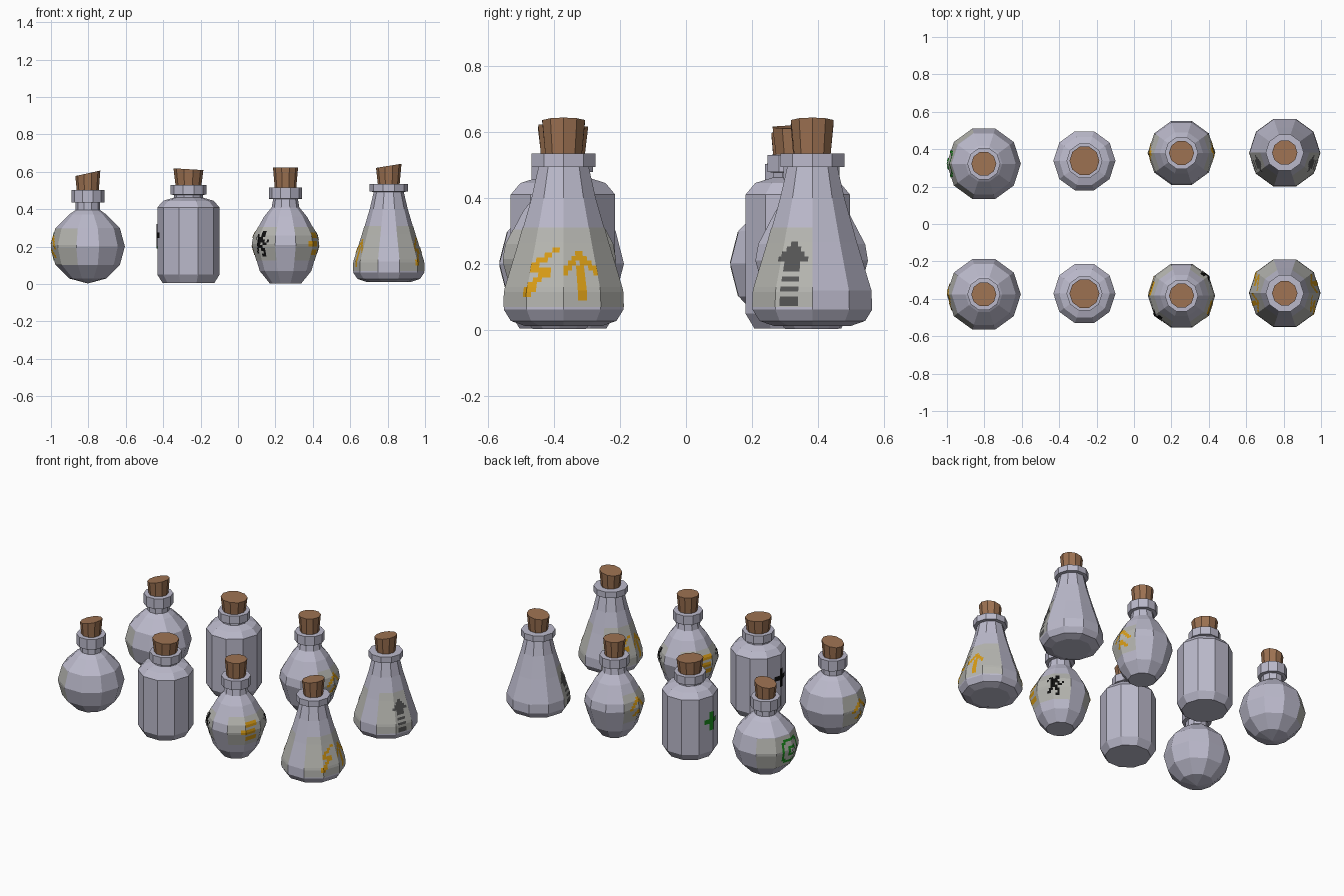
import bpy, bmesh
from math import sin, cos, radians, pi

if "Cube" in bpy.data.objects:
    bpy.data.objects.remove(bpy.data.objects["Cube"])

SIDES = 10
CELL_ANG, CELL_Z = 4.5, 0.015      # one mark cell; eight cells span one facet


def material(name, rgb):
    m = bpy.data.materials.new(name)
    m.diffuse_color = (*rgb, 1)
    m.use_nodes = True
    m.node_tree.nodes["Principled BSDF"].inputs["Base Color"].default_value = m.diffuse_color
    return m


GLASS = material("glass", (0.50, 0.49, 0.60))
CORK = material("cork", (0.34, 0.17, 0.085))
LABEL = material("label", (0.47, 0.47, 0.44))
GOLD = material("gold", (0.68, 0.33, 0.008))
BLACK = material("black", (0.005, 0.005, 0.005))
GREEN = material("green", (0.01, 0.25, 0.012))
GREY = material("dark_grey", (0.09, 0.09, 0.09))


def finish(name, bm, mat, loc):
    me = bpy.data.meshes.new(name)
    bm.to_mesh(me)
    bm.free()
    me.materials.append(mat)
    ob = bpy.data.objects.new(name, me)
    ob.location = loc
    bpy.context.collection.objects.link(ob)
    return ob


def lathe(name, profile, mat, loc, slope=0.0):
    """Ten-sided turned solid; slope tilts the top ring along x."""
    bm = bmesh.new()
    rings = []
    for k, (r, z) in enumerate(profile):
        tilt = slope if k == len(profile) - 1 else 0
        ring = []
        for i in range(SIDES):
            a = 2 * pi * i / SIDES
            ring.append(bm.verts.new((r * cos(a), r * sin(a), z + tilt * r * cos(a))))
        rings.append(ring)
    for lo, hi in zip(rings, rings[1:]):
        for i in range(SIDES):
            j = (i + 1) % SIDES
            bm.faces.new((lo[i], lo[j], hi[j], hi[i]))
    if profile[0][0] > 0:
        bm.faces.new(rings[0][::-1])
    bm.faces.new(rings[-1])
    bmesh.ops.remove_doubles(bm, verts=bm.verts, dist=1e-5)
    bmesh.ops.recalc_face_normals(bm, faces=bm.faces)
    return finish(name, bm, mat, loc)


def radius_at(profile, z):
    for (r0, z0), (r1, z1) in zip(profile, profile[1:]):
        if z0 <= z <= z1 and z1 > z0:
            return r0 + (r1 - r0) * (z - z0) / (z1 - z0)
    return profile[0][0]


def mark(name, profile, rows, angle, z_mid, mat, loc, lift=0.004):
    """Lay a little grid of cells on the faceted side; angle is the middle."""
    w, h = len(rows[0]), len(rows)
    start = round(angle / CELL_ANG - w / 2)
    top = z_mid + h * CELL_Z / 2
    bm = bmesh.new()

    def vert(i, k):
        z = top - k * CELL_Z
        a = (start + i) * CELL_ANG
        r = (radius_at(profile, z) + lift) * cos(radians(18)) / cos(radians(a % 36 - 18))
        return bm.verts.new((r * cos(radians(a)), r * sin(radians(a)), z))

    for k, row in enumerate(rows):
        for i, c in enumerate(row):
            if c == "#":
                bm.faces.new([vert(i, k + 1), vert(i + 1, k + 1), vert(i + 1, k), vert(i, k)])
    bmesh.ops.remove_doubles(bm, verts=bm.verts, dist=1e-5)
    finish(name, bm, mat, loc)


# glass profiles (radius, height), each ending in neck and collar
ball = [(0.198 * cos(radians(a)) if a > -90 else 0, 0.201 + 0.198 * sin(radians(a)))
        for a in range(-90, 61, 30)]
SHAPES = {
    "round_bottle": ball + [(0.066, 0.395), (0.066, 0.435), (0.088, 0.436), (0.088, 0.503), (0.05, 0.504)],
    "jar": [(0.138, 0.005), (0.166, 0.05), (0.166, 0.41), (0.135, 0.445), (0.078, 0.462),
            (0.078, 0.477), (0.096, 0.478), (0.096, 0.53), (0.06, 0.531)],
    "urn": [(0.085, 0.004), (0.138, 0.07), (0.179, 0.21), (0.17, 0.26), (0.115, 0.36), (0.074, 0.41),
            (0.066, 0.455), (0.089, 0.456), (0.089, 0.515), (0.05, 0.516)],
    "flask": [(0.12, 0.012), (0.168, 0.028), (0.19, 0.062), (0.188, 0.12), (0.142, 0.265),
              (0.102, 0.4), (0.08, 0.493), (0.102, 0.494), (0.102, 0.534), (0.05, 0.535)],
}
# cork: bottom radius, top radius, bottom z, top z, slope of top
CORKS = {
    "round_bottle": (0.057, 0.067, 0.48, 0.592, 0.22),
    "jar": (0.067, 0.08, 0.51, 0.614, -0.06),
    "urn": (0.056, 0.067, 0.50, 0.622, 0.0),
    "flask": (0.057, 0.068, 0.52, 0.632, 0.16),
}
PLACES = {
    "round_bottle": (-0.803, -0.376, 0.322), "jar": (-0.265, -0.372, 0.338),
    "urn": (0.254, -0.383, 0.38), "flask": (0.806, -0.37, 0.382),
}

spots = {}
for kind, (x, front, back) in PLACES.items():
    for row, y in (("front", front), ("back", back)):
        spots[row, kind] = (x, y, 0)
        lathe(f"{row}_{kind}", SHAPES[kind], GLASS, (x, y, 0))
        r0, r1, z0, z1, slope = CORKS[kind]
        lathe(f"{row}_{kind}_cork", [(r0, z0), (r1, z1)], CORK, (x, y, 0), slope)

# simple pictograms, drawn in cells
ARROW = ["...##...", "..####..", ".##.###.", "##.##.##", "#..##..#",
         "...##...", "...##...", "...##...", "...##...", "...##..."]
BOLT = ["......##", "....##..", "..###...", ".##.....", ".#####..",
        "...###..", "..##....", ".##.....", "###.....", "##......"]
STRIPED = ["...##...", "..####..", ".######.", "########", "..####..", "..####..", "........",
           "..####..", "........", "..####..", "........", "..####..", "..####.."]
RUNNER = ["....##..", ".##.##..", "#.###...", "..####.#", "..##.##.",
          "..###...", ".##.##..", "##...#..", "....##.."]
LINES = ["..######", "..######", "........", "#######.", "#######.", "........",
         "..######", "..######"]
CHEVRON = ["....##....", "...####...", "..##..##..", ".##....##.", "##......##",
           "....##....", "...####...", "..##..##.."]
PLUS = ["...##...", "...##...", "...##...", "########", "########",
        "...##...", "...##...", "...##..."]
SWIRL = [".########.", "##......##", "#........#", "#..####..#", "#..#..#..#",
         "#..#.....#", "#..####..#", "#........#", "##......##", ".########."]


# (row, bottle, pictogram, centre angle, centre height, material)
MARKS = [
    ("front", "round_bottle", CHEVRON, 185, 0.20, GOLD),
    ("back", "round_bottle", SWIRL, 180, 0.20, GREEN),
    ("front", "jar", PLUS, 180, 0.26, BLACK),
    ("back", "jar", PLUS, 175, 0.25, GREEN),
    ("front", "urn", RUNNER, 222, 0.215, BLACK), ("front", "urn", LINES, 160, 0.215, GOLD),
    ("front", "urn", RUNNER, 42, 0.215, BLACK), ("front", "urn", LINES, 333, 0.215, GOLD),
    ("back", "urn", CHEVRON, 5, 0.22, GOLD), ("back", "urn", CHEVRON, 180, 0.22, GOLD),
    ("front", "flask", BOLT, 339, 0.175, GOLD), ("front", "flask", ARROW, 20, 0.165, GOLD),
    ("front", "flask", BOLT, 159, 0.175, GOLD), ("front", "flask", ARROW, 200, 0.165, GOLD),
    ("back", "flask", STRIPED, 338, 0.17, GREY), ("back", "flask", STRIPED, 202, 0.17, GREY),
]
for n, (row, kind, art, angle, z, mat) in enumerate(MARKS):
    mark(f"{row}_{kind}_mark_{n}", SHAPES[kind], art, angle, z, mat, spots[row, kind])

# label panels behind the marks: centre angle, facets wide, centre height, rows
LABELS = [
    ("front", "round_bottle", 198, 3, 0.20, 13), ("back", "round_bottle", 180, 4, 0.20, 13),
    ("front", "urn", 0, 4, 0.215, 12), ("front", "urn", 180, 4, 0.215, 12),
    ("back", "urn", 0, 2, 0.215, 12), ("back", "urn", 180, 2, 0.215, 12),
    ("front", "flask", 0, 4, 0.19, 16), ("front", "flask", 180, 4, 0.19, 16),
    ("back", "flask", 324, 2, 0.19, 16), ("back", "flask", 216, 2, 0.19, 16),
]
for n, (row, kind, angle, facets, z, h) in enumerate(LABELS):
    mark(f"{row}_{kind}_label_{n}", SHAPES[kind], ["#" * 8 * facets] * h, angle, z,
         LABEL, spots[row, kind], lift=0.0018)
